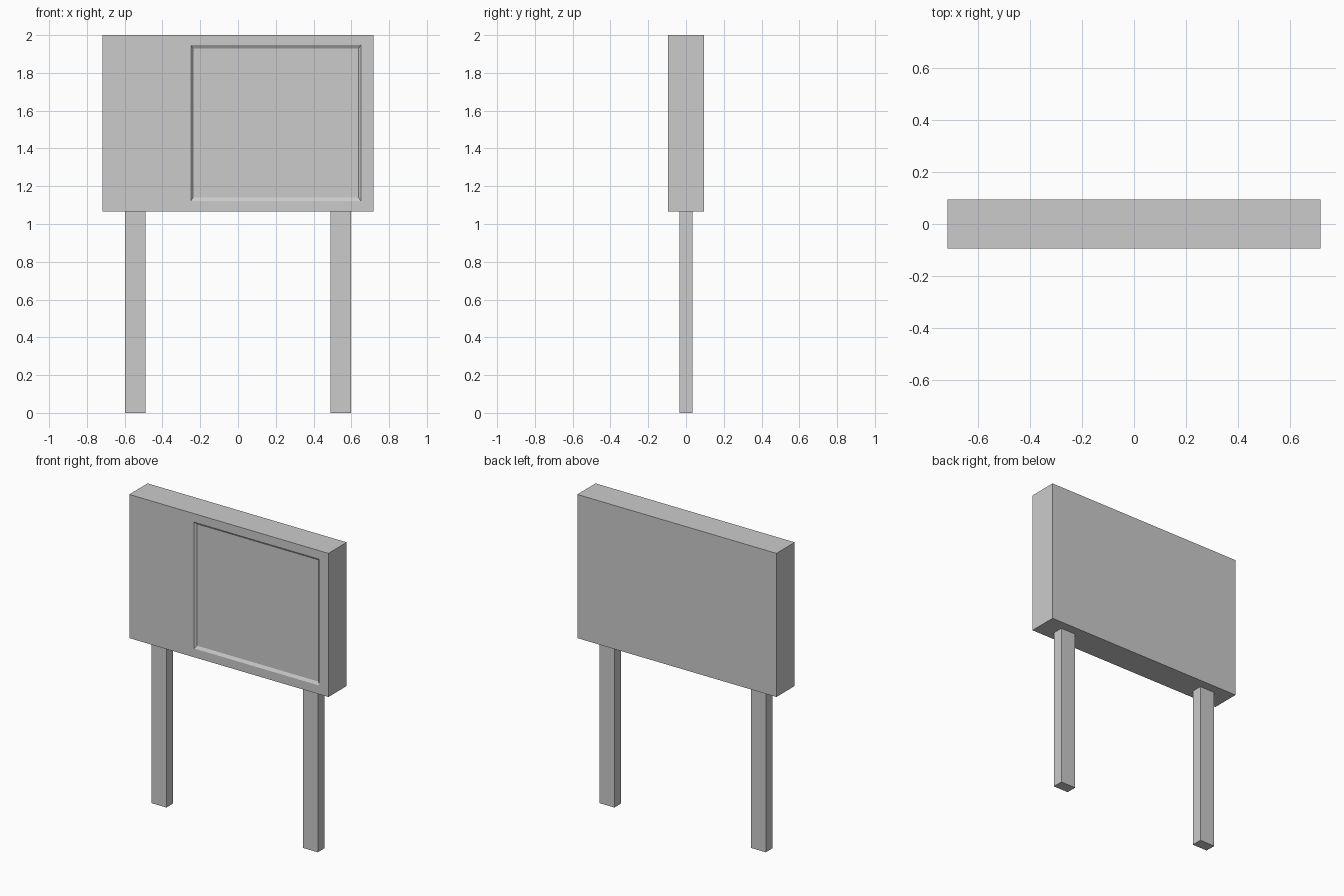
import bpy
import bmesh
from mathutils import Matrix, Vector

cube = bpy.data.objects.get("Cube")
if cube:
    bpy.data.objects.remove(cube, do_unlink=True)

# Plain grey material
grey = bpy.data.materials.new("plain grey")
grey.use_nodes = True
grey.diffuse_color = (0.6, 0.6, 0.6, 1)
grey.node_tree.nodes["Principled BSDF"].inputs["Base Color"].default_value = grey.diffuse_color


def box_mesh(low, high):
    """Axis-aligned box between two corners, as a bmesh."""
    low, high = Vector(low), Vector(high)
    bm = bmesh.new()
    bmesh.ops.create_cube(bm, size=1)
    bmesh.ops.scale(bm, vec=high - low, verts=bm.verts)
    bmesh.ops.translate(bm, vec=(low + high) / 2, verts=bm.verts)
    return bm


def finish(bm, name):
    mesh = bpy.data.meshes.new(name)
    bm.normal_update()
    bm.to_mesh(mesh)
    bm.free()
    mesh.materials.append(grey)
    obj = bpy.data.objects.new(name, mesh)
    bpy.context.collection.objects.link(obj)


# Sign board: cut the outline of the panel into the front face only
FRONT = -0.094
board = box_mesh((-0.717, FRONT, 1.065), (0.717, -FRONT, 2))
cuts = [((-0.25, 0, 0), (1, 0, 0)), ((0.65, 0, 0), (1, 0, 0)),
        ((0, 0, 1.122), (0, 0, 1)), ((0, 0, 1.947), (0, 0, 1))]
for point, normal in cuts:
    board.normal_update()
    faces = [f for f in board.faces if f.normal.y < -0.9]
    edges = {e for f in faces for e in f.edges}
    verts = {v for f in faces for v in f.verts}
    bmesh.ops.bisect_plane(board, geom=faces + list(edges) + list(verts),
                           dist=1e-5, plane_co=point, plane_no=normal)

# Sink the panel with sloping sides
centre = Vector((0.2, FRONT, 1.5345))
board.normal_update()
panel = min((f for f in board.faces if f.normal.y < -0.9),
            key=lambda f: (f.calc_center_median() - centre).length)
panel = bmesh.ops.extrude_discrete_faces(board, faces=[panel])["faces"][0]
bmesh.ops.scale(board, vec=(0.973, 1, 0.957), verts=panel.verts,
                space=Matrix.Translation(-centre))
bmesh.ops.translate(board, vec=(0, 0.011, 0), verts=panel.verts)
finish(board, "sign_board")

# Two posts
for side, x in (("right", -0.545), ("left", 0.545)):
    finish(box_mesh((x - 0.054, -0.035, 0), (x + 0.054, 0.035, 1.065)), side + "_post")
